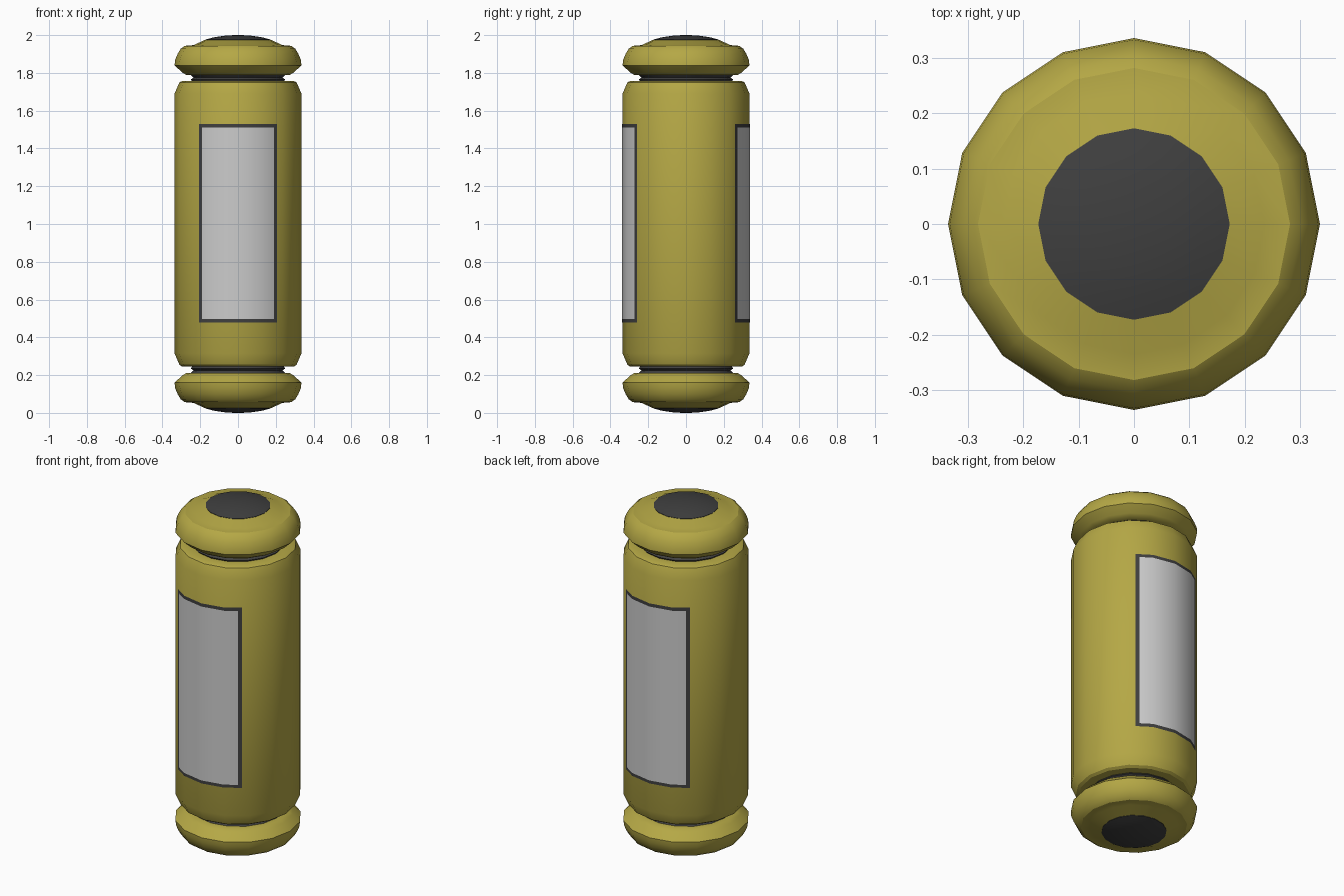
import bpy, bmesh, math

if "Cube" in bpy.data.objects:
    bpy.data.objects.remove(bpy.data.objects["Cube"])

SIDES = 16
R = 0.336


def material(name, color):
    m = bpy.data.materials.new(name)
    m.diffuse_color = (*color, 1)
    m.use_nodes = True
    m.node_tree.nodes["Principled BSDF"].inputs["Base Color"].default_value = m.diffuse_color
    return m


OLIVE = material("olive paint", (0.46, 0.39, 0.06))
DARK = material("dark trim", (0.05, 0.05, 0.05))
LIGHT = material("label grey", (0.6, 0.6, 0.6))


def finish(bm, name, mat, angle=30):
    me = bpy.data.meshes.new(name)
    bm.to_mesh(me)
    bm.free()
    ob = bpy.data.objects.new(name, me)
    bpy.context.collection.objects.link(ob)
    me.materials.append(mat)
    bpy.ops.object.select_all(action='DESELECT')
    ob.select_set(True)
    bpy.context.view_layer.objects.active = ob
    bpy.ops.object.shade_smooth_by_angle(angle=math.radians(angle))
    return ob


def lathe(name, profile, mat, flip=False):
    """Spin (radius, z) points round z; flip mirrors about mid height."""
    bm = bmesh.new()
    rings = []
    for r, z in profile:
        z = 2 - z if flip else z
        rings.append([bm.verts.new((r * math.cos(a), r * math.sin(a), z))
                      for a in (i * math.tau / SIDES for i in range(SIDES))])
    for lo, hi in zip(rings, rings[1:]):
        for i in range(SIDES):
            j = (i + 1) % SIDES
            bm.faces.new((lo[i], lo[j], hi[j], hi[i]))
    bm.faces.new(rings[0][::-1])
    bm.faces.new(rings[-1])
    bmesh.ops.recalc_face_normals(bm, faces=bm.faces)
    return finish(bm, name, mat)


# Main barrel with chamfered ends
lathe("barrel", [(0.24, 0.245), (0.295, 0.245), (0.31, 0.255), (R, 0.315),
                 (R, 1.69), (0.31, 1.75), (0.295, 1.757), (0.24, 1.757)], OLIVE)

# Neck rings, rounded end caps and end buttons, top and bottom
neck = [(0.24, 1.75), (0.25, 1.765), (0.235, 1.775), (0.25, 1.79), (0.24, 1.80)]
cap = [(0.24, 1.787), (0.275, 1.79), (0.295, 1.802), (R, 1.84), (0.333, 1.868),
       (0.32, 1.90), (0.303, 1.928), (0.282, 1.943), (0.235, 1.947), (0.177, 1.974)]
button = [(0.173, 1.965), (0.173, 1.976), (0.13, 1.988), (0.07, 1.997), (0.02, 2.0)]
for end, flip in (("top", False), ("bottom", True)):
    lathe(end + "_neck", neck, DARK, flip)
    lathe(end + "_cap", cap, OLIVE, flip)
    lathe(end + "_button", button, DARK, flip)


def barrel_y(x, r):
    """Depth of the 16-sided barrel surface at a given x."""
    step = math.tau / SIDES
    k = 0 if abs(x) < r * math.sin(step) - 1e-6 else 1
    mid = (k + 0.5) * step
    return (r * math.cos(step / 2) - abs(x) * math.sin(mid)) / math.cos(mid)


def plate(name, half, z0, z1, offset, mat, sign):
    """Thin plate that follows the barrel facets."""
    r = R + offset
    bend = r * math.sin(math.tau / SIDES)
    bm = bmesh.new()
    cols = []
    for x in (-half, -bend, 0, bend, half):
        y = sign * barrel_y(x, r)
        cols.append([bm.verts.new((x, y, z)) for z in (z0, z1)])
    for a, b in zip(cols, cols[1:]):
        bm.faces.new((a[0], b[0], b[1], a[1]) if sign < 0
                     else (b[0], a[0], a[1], b[1]))
    return finish(bm, name, mat)


# Framed label panels on front and back
for side, sign in (("front", -1), ("back", 1)):
    plate(side + "_panel_frame", 0.207, 0.478, 1.53, 0.0015, DARK, sign)
    plate(side + "_panel", 0.19, 0.496, 1.512, 0.003, LIGHT, sign)
